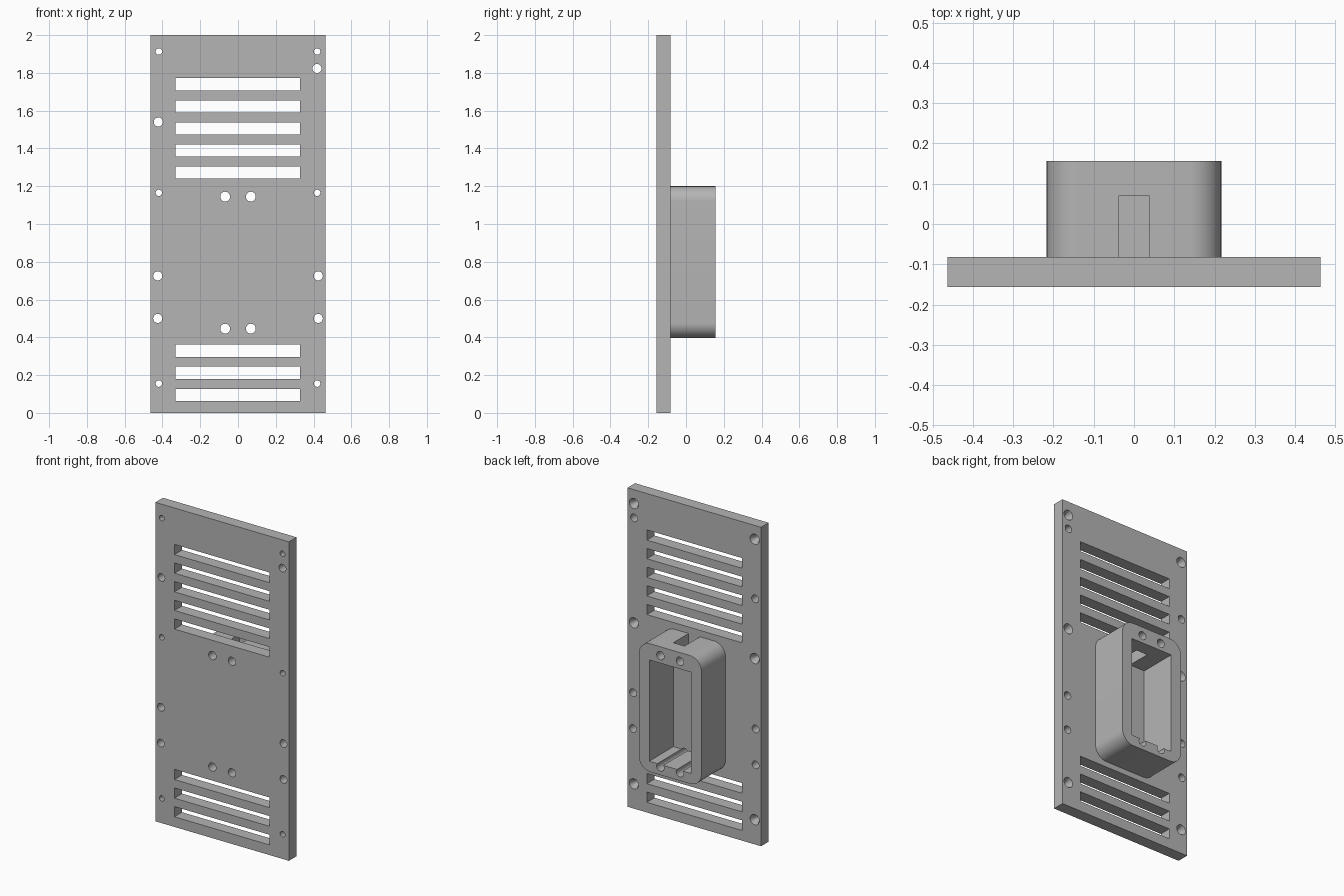
import bpy
import bmesh
from math import cos, sin, pi, radians
from mathutils import Matrix

cube = bpy.data.objects.get("Cube")
if cube:
    bpy.data.objects.remove(cube)

grey = bpy.data.materials.new("plain grey")
grey.use_nodes = True
colour = (0.46, 0.46, 0.46, 1)
grey.diffuse_color = colour
grey.node_tree.nodes["Principled BSDF"].inputs["Base Color"].default_value = colour

FRONT, SEAT, BACK = -0.157, -0.082, 0.157


def make_object(name, bm):
    bmesh.ops.recalc_face_normals(bm, faces=bm.faces)
    mesh = bpy.data.meshes.new(name)
    bm.to_mesh(mesh)
    bm.free()
    obj = bpy.data.objects.new(name, mesh)
    bpy.context.collection.objects.link(obj)
    return obj


def add_box(bm, x0, x1, y0, y1, z0, z1):
    place = Matrix.Translation(((x0 + x1) / 2, (y0 + y1) / 2, (z0 + z1) / 2))
    bmesh.ops.create_cube(bm, size=1, matrix=place @ Matrix.Diagonal((x1 - x0, y1 - y0, z1 - z0, 1)))


def add_bore(bm, x, z, profile, sides=32):
    """Closed turned solid along y from (radius, y) pairs."""
    rings = [[bm.verts.new((x + r * cos(2 * pi * i / sides), y, z + r * sin(2 * pi * i / sides)))
              for i in range(sides)] for r, y in profile]
    for a, b in zip(rings, rings[1:]):
        for i in range(sides):
            j = (i + 1) % sides
            bm.faces.new((a[i], a[j], b[j], b[i]))
    bm.faces.new(rings[0])
    bm.faces.new(rings[-1])


def cut(obj, *cutters):
    """Subtract the cutters and bake the result."""
    for cutter in cutters:
        mod = obj.modifiers.new("cut", 'BOOLEAN')
        mod.operation, mod.solver, mod.object = 'DIFFERENCE', 'EXACT', cutter
    graph = bpy.context.evaluated_depsgraph_get()
    mesh = bpy.data.meshes.new_from_object(obj.evaluated_get(graph))
    obj.modifiers.clear()
    obj.data = mesh


# Vented panel
bm = bmesh.new()
add_box(bm, -0.463, 0.463, FRONT, SEAT, 0, 2)
panel = make_object("vented_panel", bm)

# Vent slots and panel screw holes
bm = bmesh.new()
for base, count in ((0.0955, 3), (1.2725, 5)):
    for i in range(count):
        z = base + 0.1168 * i
        add_box(bm, -0.331, 0.329, FRONT - 0.1, SEAT + 0.1, z - 0.032, z + 0.032)
for x, z in ((-0.422, 1.54), (0.418, 1.823), (-0.425, 0.725), (0.425, 0.725), (-0.425, 0.5), (0.425, 0.5)):
    add_bore(bm, x, z, ((0.024, FRONT - 0.1), (0.024, SEAT + 0.1)))
# Countersunk from the back
for x in (-0.419, 0.419):
    for z in (0.155, 1.165, 1.913):
        add_bore(bm, x, z, ((0.017, FRONT - 0.1), (0.017, SEAT - 0.03),
                            (0.032, SEAT), (0.032, SEAT + 0.1)))
panel_cutter = make_object("panel_cutter", bm)

# Long screw bores shared by panel and housing
bm = bmesh.new()
for x in (-0.068, 0.068):
    for z in (0.446, 1.145):
        add_bore(bm, x, z, ((0.026, FRONT - 0.1), (0.026, BACK + 0.1)))
bore_cutter = make_object("bore_cutter", bm)

# Rounded rear housing
bm = bmesh.new()
add_box(bm, -0.217, 0.217, SEAT, BACK, 0.396, 1.2)
corners = [e for e in bm.edges if abs(e.verts[0].co.y - e.verts[1].co.y) > 0.1]
bmesh.ops.bevel(bm, geom=corners, offset=0.08, segments=12, profile=0.5, affect='EDGES')
housing = make_object("rear_housing", bm)

# Housing cavity
bm = bmesh.new()
add_box(bm, -0.145, 0.145, SEAT - 0.1, BACK + 0.1, 0.462, 1.097)
cavity_cutter = make_object("cavity_cutter", bm)

# Cable notch through the housing's upper wall
bm = bmesh.new()
add_box(bm, -0.039, 0.039, SEAT - 0.05, 0.07, 1.0, 1.3)
notch_cutter = make_object("notch_cutter", bm)

cut(panel, panel_cutter, bore_cutter)
cut(housing, cavity_cutter, notch_cutter, bore_cutter)

for cutter in (panel_cutter, bore_cutter, cavity_cutter, notch_cutter):
    bpy.data.objects.remove(cutter)

bpy.ops.object.select_all(action='DESELECT')
for obj in (panel, housing):
    obj.data.materials.clear()
    obj.data.materials.append(grey)
    obj.select_set(True)
bpy.context.view_layer.objects.active = panel
bpy.ops.object.shade_smooth_by_angle(angle=radians(30))
